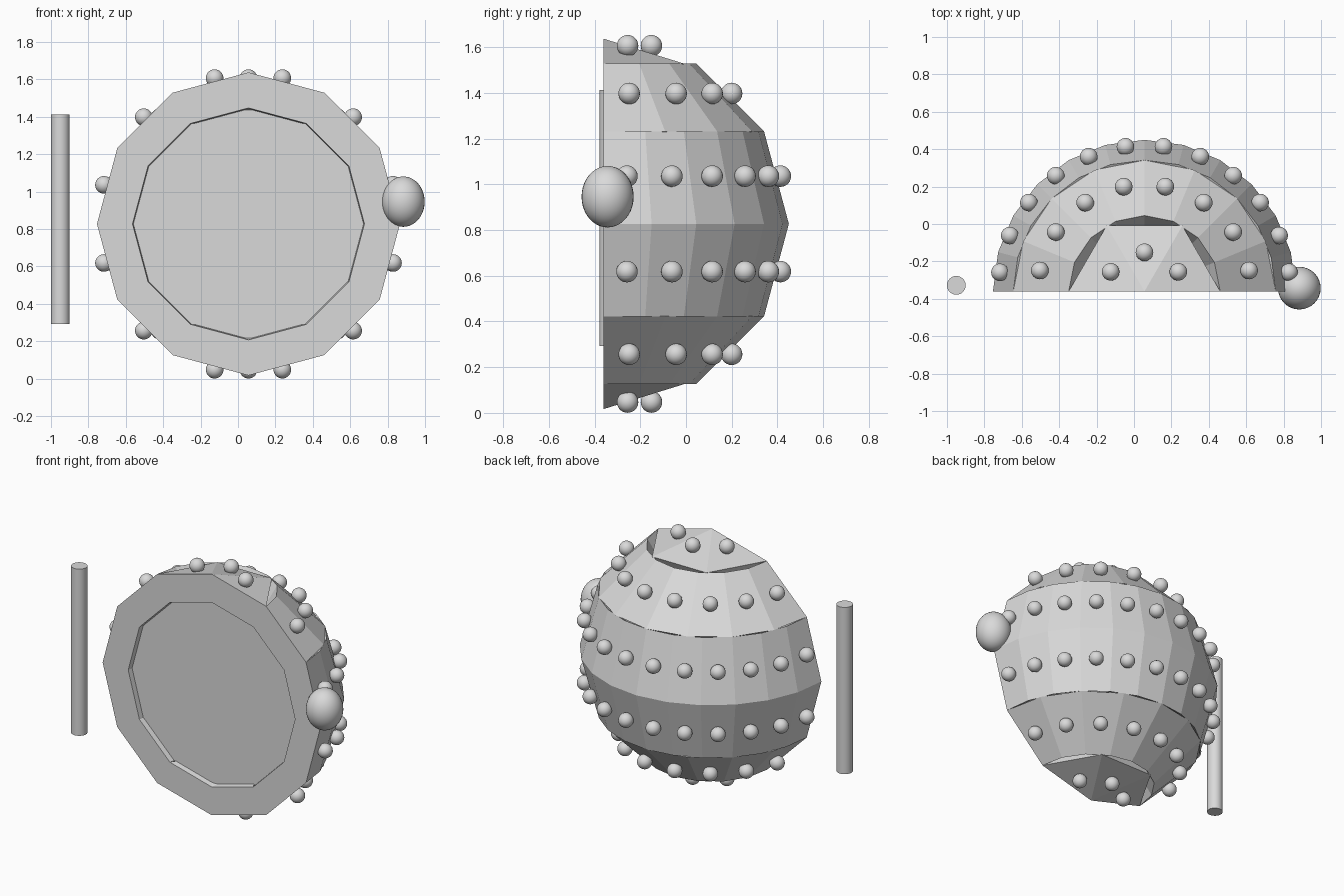
import bpy, bmesh
from math import sin, cos, pi, radians
from mathutils import Vector

cube = bpy.data.objects.get("Cube")
if cube:
    bpy.data.objects.remove(cube, do_unlink=True)

CENTER = Vector((0.056, -0.36, 0.827))
OUTER, INNER, STUD_DIST, STUD_R = 0.81, 0.62, 0.807, 0.047
PANEL_DEPTH = 0.035

grey = bpy.data.materials.new("plain_grey")
grey.use_nodes = True
grey.diffuse_color = (0.7, 0.7, 0.7, 1)
grey.node_tree.nodes["Principled BSDF"].inputs["Base Color"].default_value = (0.7, 0.7, 0.7, 1)


def finish(bm, name, smooth=False):
    mesh = bpy.data.meshes.new(name)
    bm.to_mesh(mesh)
    bm.free()
    mesh.materials.append(grey)
    obj = bpy.data.objects.new(name, mesh)
    bpy.context.collection.objects.link(obj)
    if smooth:
        bpy.ops.object.select_all(action="DESELECT")
        obj.select_set(True)
        bpy.context.view_layer.objects.active = obj
        bpy.ops.object.shade_smooth_by_angle(angle=radians(40))


def polar(radius, turn, rise):
    return CENTER + radius * Vector((cos(rise) * cos(turn), cos(rise) * sin(turn), sin(rise)))


# A thick half ring of armour between two latitudes
def shell_band(name, low, high, segments):
    bm = bmesh.new()
    rings = []
    for i in range(segments + 1):
        turn = pi * i / segments
        section = [(OUTER, low), (OUTER, high), (INNER, high), (INNER, low)]
        rings.append([bm.verts.new(polar(r, turn, radians(a))) for r, a in section])
    for a, b in zip(rings, rings[1:]):
        for k in range(4):
            n = (k + 1) % 4
            bm.faces.new((a[k], b[k], b[n], a[n]))
    bm.faces.new(rings[0])
    bm.faces.new(rings[-1])
    bmesh.ops.remove_doubles(bm, verts=bm.verts[:], dist=0.0001)
    bmesh.ops.recalc_face_normals(bm, faces=bm.faces[:])
    finish(bm, name)


# Round studs centred on each plate of a band
def stud_row(name, rise, count):
    bm = bmesh.new()
    for i in range(count):
        made = bmesh.ops.create_uvsphere(bm, u_segments=24, v_segments=14, radius=STUD_R)
        spot = polar(STUD_DIST, pi * (i + 0.5) / count, radians(rise))
        bmesh.ops.translate(bm, verts=made["verts"], vec=spot)
    finish(bm, name, True)


for side, sign in (("upper", 1), ("lower", -1)):
    for part, start, count in (("middle", 0, 12), ("shoulder", 30, 8), ("cap", 60, 3)):
        shell_band(f"{side}_{part}_band", sign * start, sign * (start + 30), count)
        stud_row(f"{side}_{part}_studs", sign * (start + 15), count)

# Recessed twelve-sided panel closing the hollow
bm = bmesh.new()
bm.faces.new([bm.verts.new(CENTER + Vector((INNER * cos(pi * i / 6), PANEL_DEPTH, INNER * sin(pi * i / 6))))
              for i in range(12)])
finish(bm, "front_panel")

# Upright pole beside the shell
bm = bmesh.new()
bmesh.ops.create_cone(bm, cap_ends=True, segments=32, radius1=0.05, radius2=0.05, depth=1.12)
bmesh.ops.translate(bm, verts=bm.verts[:], vec=(-0.95, -0.328, 0.852))
finish(bm, "side_pole", True)

# Egg-shaped knob on the opposite side
bm = bmesh.new()
bmesh.ops.create_uvsphere(bm, u_segments=32, v_segments=20, radius=0.114)
bmesh.ops.scale(bm, verts=bm.verts[:], vec=(1, 1, 1.18))
bmesh.ops.translate(bm, verts=bm.verts[:], vec=(0.884, -0.343, 0.946))
finish(bm, "side_knob", True)
